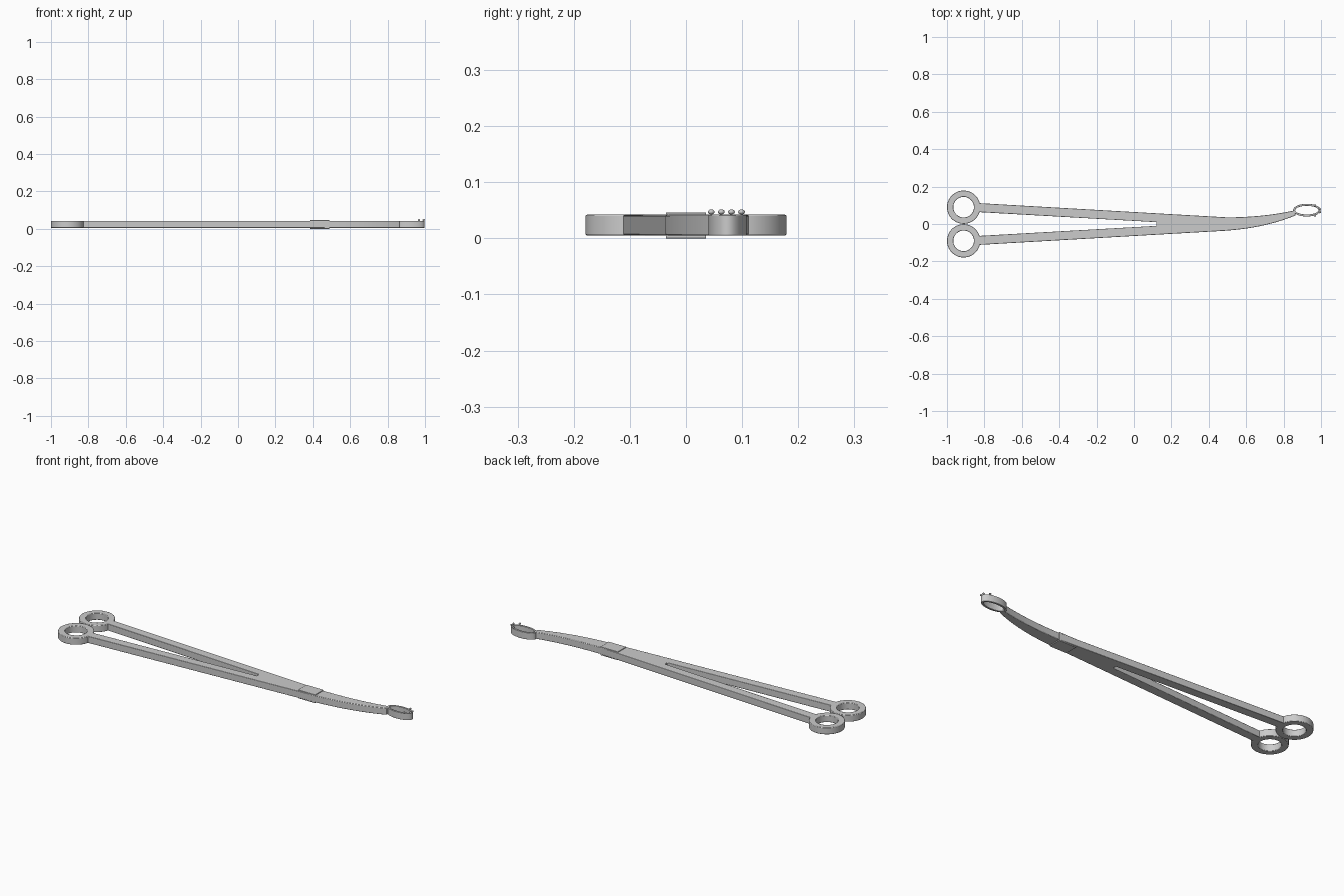
import bpy, bmesh, math

if "Cube" in bpy.data.objects:
    bpy.data.objects.remove(bpy.data.objects["Cube"])

Z0, Z1 = 0.005, 0.042


def finish(bm, name, bevel=0.0025):
    bmesh.ops.recalc_face_normals(bm, faces=bm.faces)
    mesh = bpy.data.meshes.new(name)
    bm.to_mesh(mesh)
    bm.free()
    ob = bpy.data.objects.new(name, mesh)
    bpy.context.collection.objects.link(ob)
    if bevel:
        mod = ob.modifiers.new("edge_bevel", 'BEVEL')
        mod.width = bevel
        mod.segments = 2
        mod.limit_method = 'ANGLE'
        mod.angle_limit = math.radians(40)
    bpy.ops.object.select_all(action='DESELECT')
    ob.select_set(True)
    bpy.context.view_layer.objects.active = ob
    bpy.ops.object.shade_smooth_by_angle(angle=math.radians(35))
    return ob


def plate(name, outline, z0=Z0, z1=Z1, bevel=0.0025):
    bm = bmesh.new()
    face = bm.faces.new([bm.verts.new((x, y, z0)) for x, y in outline])
    ext = bmesh.ops.extrude_face_region(bm, geom=[face])
    bmesh.ops.translate(bm, vec=(0, 0, z1 - z0),
                        verts=[v for v in ext['geom'] if isinstance(v, bmesh.types.BMVert)])
    return finish(bm, name, bevel)


def ring(name, cx, cy, rx, ry, wall, bevel=0.0025, n=64):
    bm = bmesh.new()
    section = [(0, Z0), (0, Z1), (wall, Z1), (wall, Z0)]
    loops = []
    for i in range(n):
        a = math.tau * i / n
        loops.append([bm.verts.new((cx + (rx - w) * math.cos(a),
                                    cy + (ry - w) * math.sin(a), z)) for w, z in section])
    for i in range(n):
        p, q = loops[i], loops[(i + 1) % n]
        for k in range(4):
            m = (k + 1) % 4
            bm.faces.new((p[k], q[k], q[m], p[m]))
    return finish(bm, name, bevel)


def bezier(a, b, c, n=16):
    return [tuple((1 - t) ** 2 * a[k] + 2 * t * (1 - t) * b[k] + t * t * c[k] for k in (0, 1))
            for t in (i / n for i in range(n + 1))]


# Finger rings
for side, label in ((1, "left"), (-1, "right")):
    ring("finger_ring_" + label, -0.911, 0.09 * side, 0.089, 0.089, 0.034)

# Two shanks merging towards the joint
half = [(0.12, 0.01), (-0.836, 0.064), (-0.836, 0.112), (0.488, 0.036)]
plate("shanks", half + [(x, -y) for x, y in reversed(half)])

# Raised box joint
plate("box_joint", [(0.385, -0.036), (0.49, -0.036), (0.49, 0.036), (0.385, 0.036)],
      0.0, 0.046, 0.001)

# Curved, tapering jaw
upper = bezier((0.485, 0.035), (0.70, 0.036), (0.863, 0.074))
lower = bezier((0.485, -0.036), (0.70, -0.022), (0.863, 0.046))
plate("jaw", upper + lower[::-1])

# Oval gripping loop
CX, CY, RX, RY = 0.924, 0.074, 0.073, 0.034
ring("jaw_loop", CX, CY, RX, RY, 0.011, 0.0015)

# Small rounded teeth on the tip of the loop
for i, dy in enumerate((-0.027, -0.009, 0.009, 0.027)):
    bm = bmesh.new()
    bmesh.ops.create_uvsphere(bm, u_segments=16, v_segments=10, radius=0.006)
    bmesh.ops.scale(bm, vec=(1, 1, 0.75), verts=bm.verts)
    x = CX + (RX - 0.001) * math.sqrt(1 - (dy / RY) ** 2)
    bmesh.ops.translate(bm, vec=(x, CY - 0.002 + dy, 0.047), verts=bm.verts)
    finish(bm, "tooth_%d" % (i + 1), 0)
